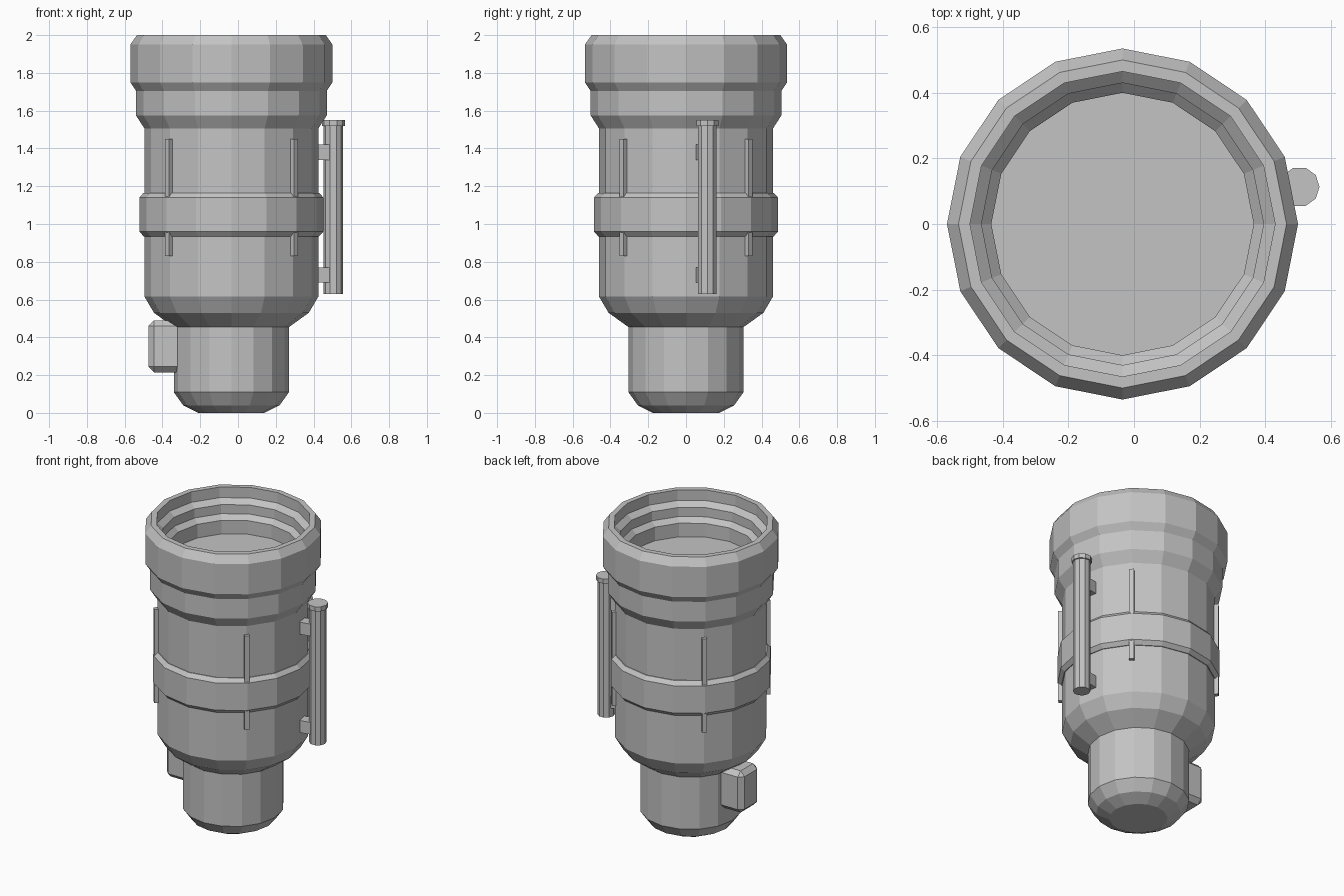
import bpy, bmesh, math
from mathutils import Matrix, Vector

if "Cube" in bpy.data.objects:
    bpy.data.objects.remove(bpy.data.objects["Cube"])

AXIS_X = -0.035   # main axis, shifted so the whole model is centred

grey = bpy.data.materials.new("plain grey")
grey.diffuse_color = (0.55, 0.55, 0.55, 1)
grey.use_nodes = True
grey.node_tree.nodes["Principled BSDF"].inputs["Base Color"].default_value = grey.diffuse_color


def finish(name, bm):
    bmesh.ops.recalc_face_normals(bm, faces=bm.faces[:])
    mesh = bpy.data.meshes.new(name)
    bm.to_mesh(mesh)
    bm.free()
    mesh.materials.append(grey)
    obj = bpy.data.objects.new(name, mesh)
    bpy.context.collection.objects.link(obj)
    return obj


def lathe(name, profile, sides, cx, cy, closed=False):
    """Revolve an (r, z) profile; cap both ends unless the profile is a loop."""
    bm = bmesh.new()
    rings = []
    for r, z in profile:
        rings.append([bm.verts.new((cx + r * math.cos(2 * math.pi * i / sides),
                                    cy + r * math.sin(2 * math.pi * i / sides), z))
                      for i in range(sides)])
    pairs = list(zip(rings, rings[1:]))
    if closed:
        pairs.append((rings[-1], rings[0]))
    for a, b in pairs:
        for i in range(sides):
            j = (i + 1) % sides
            bm.faces.new((a[i], a[j], b[j], b[i]))
    if not closed:
        bm.faces.new(rings[0])
        bm.faces.new(rings[-1])
    return finish(name, bm)


def radial_box(name, angle, r0, r1, width, z0, z1, bevel=0):
    """Box reaching from r0 to r1 away from the main axis."""
    bm = bmesh.new()
    bmesh.ops.create_cube(bm, size=1)
    bmesh.ops.scale(bm, vec=(r1 - r0, width, z1 - z0), verts=bm.verts)
    if bevel:
        bmesh.ops.bevel(bm, geom=bm.edges[:], offset=bevel, segments=1,
                        affect='EDGES', profile=0.5)
    bmesh.ops.translate(bm, vec=Vector(((r0 + r1) / 2, 0, (z0 + z1) / 2)), verts=bm.verts)
    bmesh.ops.rotate(bm, cent=(0, 0, 0), matrix=Matrix.Rotation(angle, 3, 'Z'), verts=bm.verts)
    bmesh.ops.translate(bm, vec=Vector((AXIS_X, 0, 0)), verts=bm.verts)
    return finish(name, bm)


# Lower neck with rounded bottom
lathe("neck", [(0.175, 0), (0.255, 0.04), (0.305, 0.11), (0.305, 0.47)], 16, AXIS_X, 0)

# Main body, flared collar and stepped recess at the top
lathe("body", [(0.285, 0.44), (0.41, 0.53), (0.46, 0.615), (0.46, 1.505),
               (0.505, 1.575), (0.505, 1.705), (0.535, 1.75), (0.535, 1.95),
               (0.50, 2.0), (0.465, 2.0), (0.465, 1.93), (0.43, 1.90),
               (0.43, 1.84), (0.40, 1.81), (0.40, 1.72)], 16, AXIS_X, 0)

# Raised band around the middle
lathe("middle_band", [(0.45, 0.935), (0.465, 0.935), (0.487, 0.96), (0.487, 1.14),
                      (0.465, 1.165), (0.45, 1.165)], 16, AXIS_X, 0, closed=True)

# Four thin ribs on the diagonals
for k in range(4):
    radial_box(f"rib_{k + 1}", math.radians(45 + 90 * k), 0.43, 0.482, 0.03, 0.83, 1.45)

# Side rod with its cap and two brackets, centred on one facet
side = math.radians(11.25)
rod_x, rod_y = AXIS_X + 0.55 * math.cos(side), 0.55 * math.sin(side) + 0.006
lathe("side_rod", [(0.052, 0.63), (0.052, 1.525)], 10, rod_x, rod_y)
lathe("rod_cap", [(0.061, 1.52), (0.061, 1.55)], 10, rod_x, rod_y)
for label, z in (("lower", 0.69), ("upper", 1.34)):
    radial_box(f"{label}_bracket", side, 0.43, 0.53, 0.07, z, z + 0.08)

# Chamfered block on the neck
radial_box("neck_block", math.pi, 0.24, 0.44, 0.19, 0.215, 0.49, bevel=0.03)
